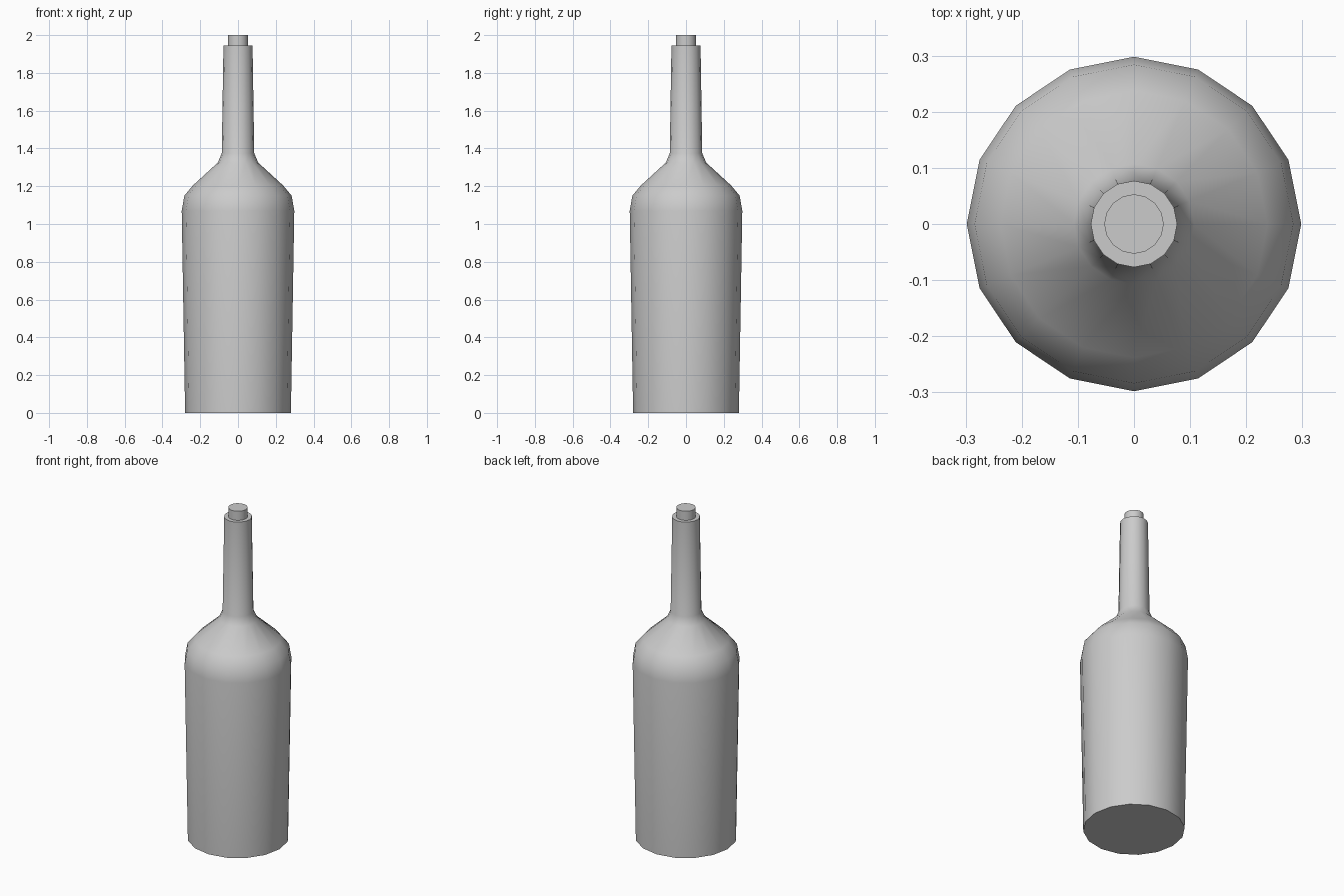
import bpy, bmesh, math

if "Cube" in bpy.data.objects:
    bpy.data.objects.remove(bpy.data.objects["Cube"])

SIDES = 16

def lathe(name, profile):
    """Revolve (radius, z) points about z and cap both ends."""
    bm = bmesh.new()
    rings = []
    for r, z in profile:
        rings.append([bm.verts.new((r * math.cos(2 * math.pi * i / SIDES),
                                    r * math.sin(2 * math.pi * i / SIDES), z))
                      for i in range(SIDES)])
    for a, b in zip(rings, rings[1:]):
        for i in range(SIDES):
            j = (i + 1) % SIDES
            bm.faces.new((a[i], a[j], b[j], b[i]))
    bm.faces.new(rings[0][::-1])
    bm.faces.new(rings[-1])
    mesh = bpy.data.meshes.new(name)
    bm.to_mesh(mesh)
    bm.free()
    ob = bpy.data.objects.new(name, mesh)
    bpy.context.collection.objects.link(ob)
    bpy.ops.object.select_all(action='DESELECT')
    ob.select_set(True)
    bpy.context.view_layer.objects.active = ob
    bpy.ops.object.shade_smooth_by_angle(angle=math.radians(50))
    return ob

# Bottle: tapered body, sloping shoulder, slim neck
lathe("bottle", [(0.28, 0), (0.298, 1.07), (0.284, 1.15), (0.238, 1.205),
                 (0.107, 1.325), (0.086, 1.375), (0.077, 1.945)])

# Stopper seated in the neck
lathe("stopper", [(0.053, 1.90), (0.053, 2.0)])
